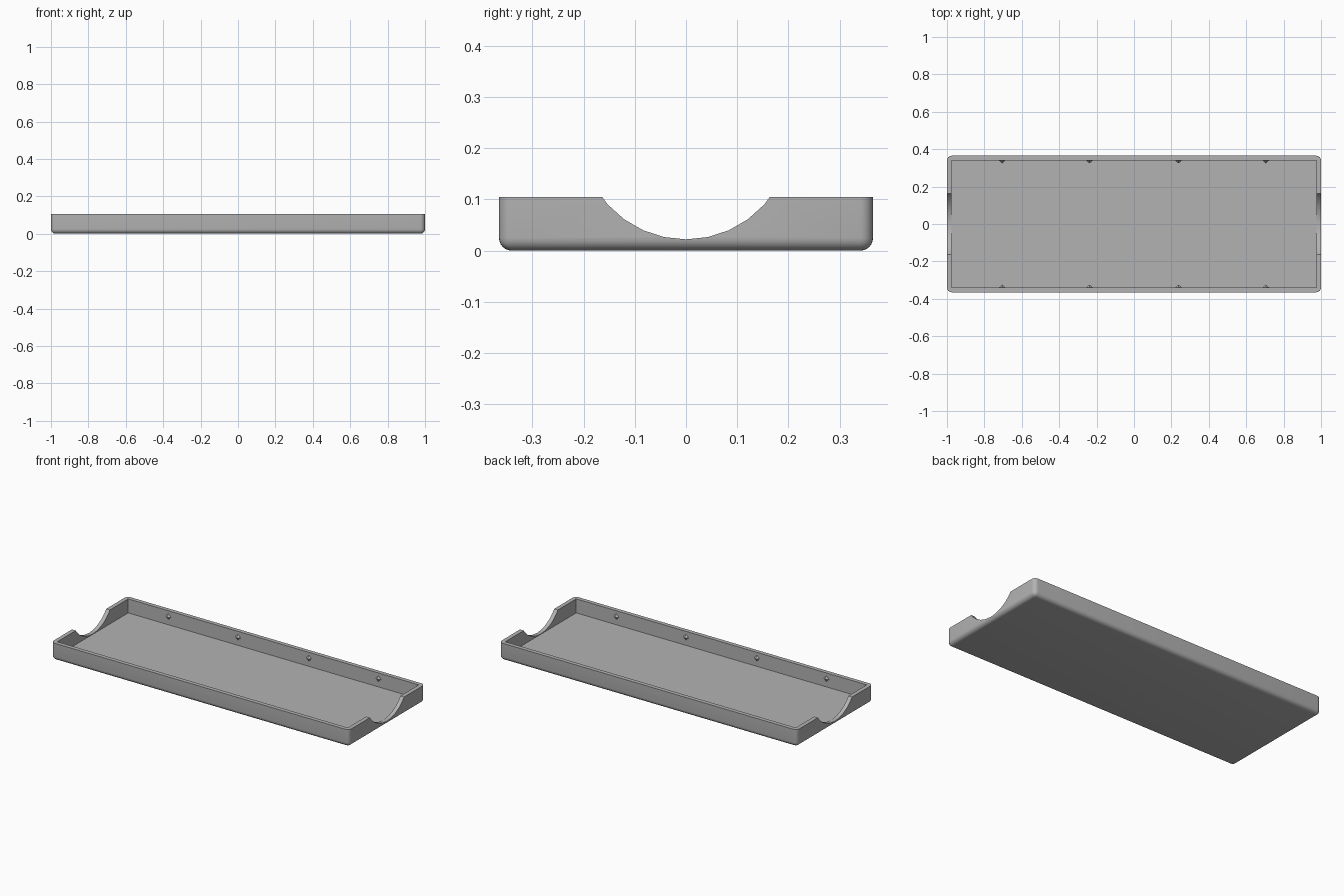
import bpy, bmesh, math
from mathutils import Matrix, Vector

old = bpy.data.objects.get("Cube")
if old:
    bpy.data.objects.remove(old, do_unlink=True)

HALF_X, HALF_Y, HEIGHT = 1.0, 0.365, 0.105
WALL, FLOOR, ROUND = 0.025, 0.02, 0.025

grey = bpy.data.materials.new("grey plastic")
grey.use_nodes = True
colour = (0.45, 0.45, 0.45, 1)
grey.diffuse_color = colour
grey.node_tree.nodes["Principled BSDF"].inputs["Base Color"].default_value = colour


def add_object(name, bm):
    bmesh.ops.recalc_face_normals(bm, faces=bm.faces)
    mesh = bpy.data.meshes.new(name)
    bm.to_mesh(mesh)
    bm.free()
    mesh.materials.append(grey)
    obj = bpy.data.objects.new(name, mesh)
    bpy.context.collection.objects.link(obj)
    return obj


def box(half_x, half_y, z0, z1):
    bm = bmesh.new()
    size = Matrix.Diagonal((2 * half_x, 2 * half_y, z1 - z0, 1))
    bmesh.ops.create_cube(bm, size=1, matrix=Matrix.Translation((0, 0, (z0 + z1) / 2)) @ size)
    return bm


# Tray block: round every edge except the top rim
bm = box(HALF_X, HALF_Y, 0, HEIGHT)
edges = [e for e in bm.edges if min(v.co.z for v in e.verts) < 0.01]
bmesh.ops.bevel(bm, geom=edges, offset=ROUND, segments=6, profile=0.5, affect='EDGES')
tray = add_object("tray", bm)

# Hollow inside, and a round trough that notches both end walls
hollow = add_object("hollow_cutter", box(HALF_X - WALL, HALF_Y - WALL, FLOOR, 0.3))
bm = bmesh.new()
radius = 0.2055
turn = Matrix.Rotation(math.pi / 2, 4, 'Y')
bmesh.ops.create_cone(bm, cap_ends=True, segments=30, radius1=radius, radius2=radius, depth=2.4,
                      matrix=turn)
lowest = min(bm.verts, key=lambda v: v.co.z).co
spin = Matrix.Rotation(math.atan2(lowest.y, -lowest.z), 4, 'X')
bmesh.ops.transform(bm, matrix=Matrix.Translation((0, 0, 0.022 + radius)) @ spin.inverted(),
                    verts=bm.verts)
trough = add_object("notch_cutter", bm)

bpy.context.view_layer.objects.active = tray
for cutter in (hollow, trough):
    mod = tray.modifiers.new("cut", 'BOOLEAN')
    mod.operation = 'DIFFERENCE'
    mod.solver = 'EXACT'
    mod.object = cutter
    bpy.ops.object.modifier_apply(modifier=mod.name)
    bpy.data.objects.remove(cutter, do_unlink=True)

for o in bpy.context.selected_objects:
    o.select_set(False)
tray.select_set(True)
bpy.ops.object.shade_smooth_by_angle(angle=math.radians(30))

# Small pointed snap bumps on the long inner walls
for side, label in ((-1, "front"), (1, "back")):
    for i, x in enumerate((-0.705, -0.238, 0.238, 0.705)):
        bm = bmesh.new()
        bmesh.ops.create_cone(bm, cap_ends=True, segments=4, radius1=0.02, radius2=0, depth=0.018)
        aim = Vector((0, -side, 0)).to_track_quat('Z', 'Y').to_matrix().to_4x4()
        place = Matrix.Translation((x, side * (HALF_Y - WALL - 0.007), 0.07))
        bmesh.ops.transform(bm, matrix=place @ aim, verts=bm.verts)
        add_object(f"{label}_snap_bump_{i + 1}", bm)
